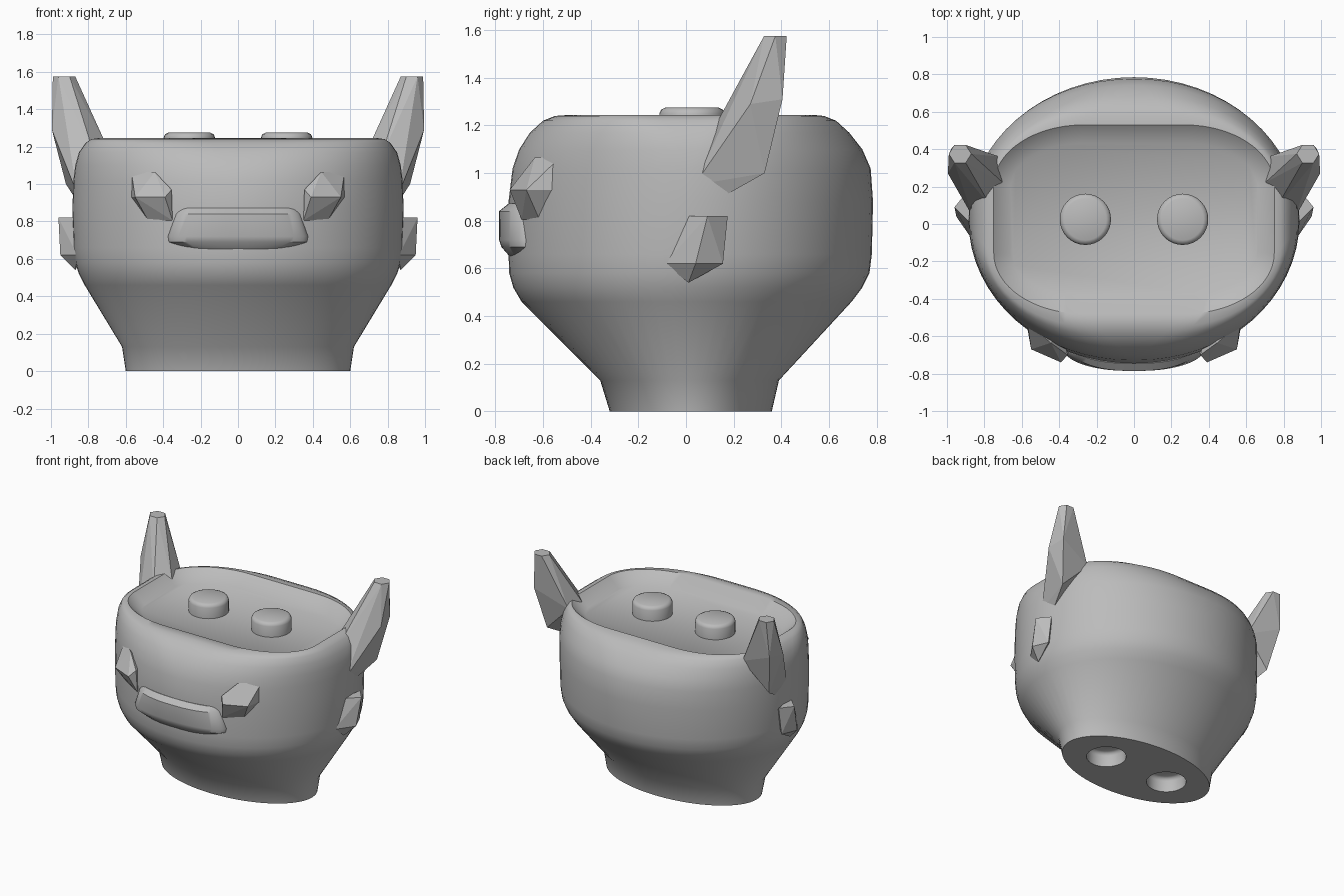
import bpy, bmesh, math
from mathutils import Vector

if "Cube" in bpy.data.objects:
    bpy.data.objects.remove(bpy.data.objects["Cube"])

grey = bpy.data.materials.new("plain grey")
grey.use_nodes = True
grey.diffuse_color = (0.5, 0.5, 0.5, 1)
grey.node_tree.nodes["Principled BSDF"].inputs["Base Color"].default_value = (0.5, 0.5, 0.5, 1)


def finish(bm, name):
    bmesh.ops.recalc_face_normals(bm, faces=bm.faces)
    mesh = bpy.data.meshes.new(name)
    bm.to_mesh(mesh)
    bm.free()
    mesh.materials.append(grey)
    obj = bpy.data.objects.new(name, mesh)
    bpy.context.collection.objects.link(obj)
    return obj


def smooth(obj, degrees):
    bpy.ops.object.select_all(action='DESELECT')
    obj.select_set(True)
    bpy.context.view_layer.objects.active = obj
    bpy.ops.object.shade_smooth_by_angle(angle=math.radians(degrees))


def ring(z, hx, hy, cx=0, cy=0, corner=1.0, steps=16):
    """Rounded rectangle; corner=1 gives an ellipse."""
    points = []
    for q, (sx, sy) in enumerate(((1, 1), (-1, 1), (-1, -1), (1, -1))):
        for i in range(steps + 1):
            a = math.pi / 2 * (q + i / steps)
            points.append((cx + hx * (sx * (1 - corner) + corner * math.cos(a)),
                           cy + hy * (sy * (1 - corner) + corner * math.sin(a)), z))
    return points


def loft(name, rings):
    bm = bmesh.new()
    loops = [[bm.verts.new(p) for p in r] for r in rings]
    for a, b in zip(loops, loops[1:]):
        for i in range(len(a)):
            j = (i + 1) % len(a)
            bm.faces.new((a[i], a[j], b[j], b[i]))
    bm.faces.new(loops[0][::-1])
    bm.faces.new(loops[-1])
    bmesh.ops.remove_doubles(bm, verts=bm.verts, dist=0.0005)
    return finish(bm, name)


def hull_pair(name, points):
    """Faceted solid on the left and its mirror on the right."""
    for side, s in (("left", 1), ("right", -1)):
        bm = bmesh.new()
        for x, y, z in points:
            bm.verts.new((s * x, y, z))
        out = bmesh.ops.convex_hull(bm, input=bm.verts)
        bmesh.ops.delete(bm, geom=[v for v in out["geom_interior"] if isinstance(v, bmesh.types.BMVert)],
                         context='VERTS')
        bmesh.ops.dissolve_limit(bm, angle_limit=math.radians(4), verts=bm.verts, edges=bm.edges)
        finish(bm, side + "_" + name)


def knob(name, x, bottom, top):
    r = 0.137
    profile = [(bottom, r), (top - 0.025, r), (top - 0.008, r - 0.008), (top, r - 0.025)]
    return loft(name, [ring(z, w, w, x, 0.025, steps=8) for z, w in profile])


# Body: height, half width, front y, back y, corner roundness
levels = [(0, 0.60, -0.32, 0.36, 1), (0.13, 0.62, -0.36, 0.39, 1), (0.46, 0.82, -0.69, 0.695, 1),
          (0.52, 0.851, -0.725, 0.74, 1), (0.58, 0.87, -0.742, 0.77, 1), (0.66, 0.88, -0.745, 0.78, 1),
          (0.88, 0.885, -0.745, 0.785, 1), (1.02, 0.88, -0.728, 0.775, 0.98), (1.1, 0.87, -0.70, 0.74, 0.95),
          (1.17, 0.85, -0.655, 0.685, 0.9), (1.22, 0.815, -0.60, 0.63, 0.82), (1.24, 0.785, -0.55, 0.58, 0.74),
          (1.245, 0.75, -0.48, 0.53, 0.64), (1.17, 0.66, -0.38, 0.43, 0.56)]
body = loft("body", [ring(z, hx, (b - f) / 2, 0, (b + f) / 2, c) for z, hx, f, b, c in levels])

# Sockets under the base, cut from the body
for x in (-0.27, 0.27):
    cutter = knob("socket_cutter", x, -0.1, 0.11)
    cutter.hide_render = True
    cut = body.modifiers.new("socket", 'BOOLEAN')
    cut.operation = 'DIFFERENCE'
    cut.solver = 'EXACT'
    cut.object = cutter
    bpy.context.view_layer.objects.active = body
    bpy.ops.object.modifier_apply(modifier=cut.name)
    bpy.data.objects.remove(cutter)
smooth(body, 42)

# Studs standing in the top recess
for side, x in (("left", 0.26), ("right", -0.26)):
    smooth(knob(side + "_stud", x, 1.16, 1.275), 50)

# Mouth: a wide lip with a bevelled top and a rounded underside
lip = [(0.872, 0.315, 0.09), (0.84, 0.335, 0.13), (0.72, 0.375, 0.13), (0.69, 0.37, 0.12), (0.65, 0.27, 0.085)]
mouth = loft("mouth", [ring(z, hx, hy, 0, -0.655, 0.9) for z, hx, hy in lip[::-1]])
smooth(mouth, 35)

# Horns: six-sided tip, angular shoulder and base
tip = [(0.93 + 0.06 * math.cos(k * math.pi / 3), 0.375 + 0.055 * math.sin(k * math.pi / 3), 1.575)
       for k in range(6)]
hull_pair("horn", tip + [(0.995, 0.27, 1.29), (0.975, 0.405, 1.31), (0.92, 0.33, 1.0), (0.865, 0.18, 0.915),
                         (0.86, 0.035, 0.95), (0.76, 0.085, 1.13), (0.70, 0.22, 1.2), (0.72, 0.36, 1.2)])

# Ears: small faceted wedges below the horns
hull_pair("ear", [(0.86, -0.01, 0.82), (0.96, 0.09, 0.82), (0.89, 0.175, 0.82), (0.95, 0.04, 0.62),
                  (0.90, 0.155, 0.62), (0.87, 0.01, 0.54), (0.86, -0.09, 0.62), (0.78, 0.05, 0.7)])

# Eyes: slanted blocks with a ridge across the front
hull_pair("eye", [(0.57, -0.53, 1.065), (0.445, -0.635, 1.065), (0.55, -0.67, 0.93), (0.39, -0.74, 0.93),
                  (0.355, -0.70, 0.97), (0.575, -0.53, 0.93), (0.35, -0.69, 0.805), (0.48, -0.615, 0.805),
                  (0.4, -0.5, 0.95)])
